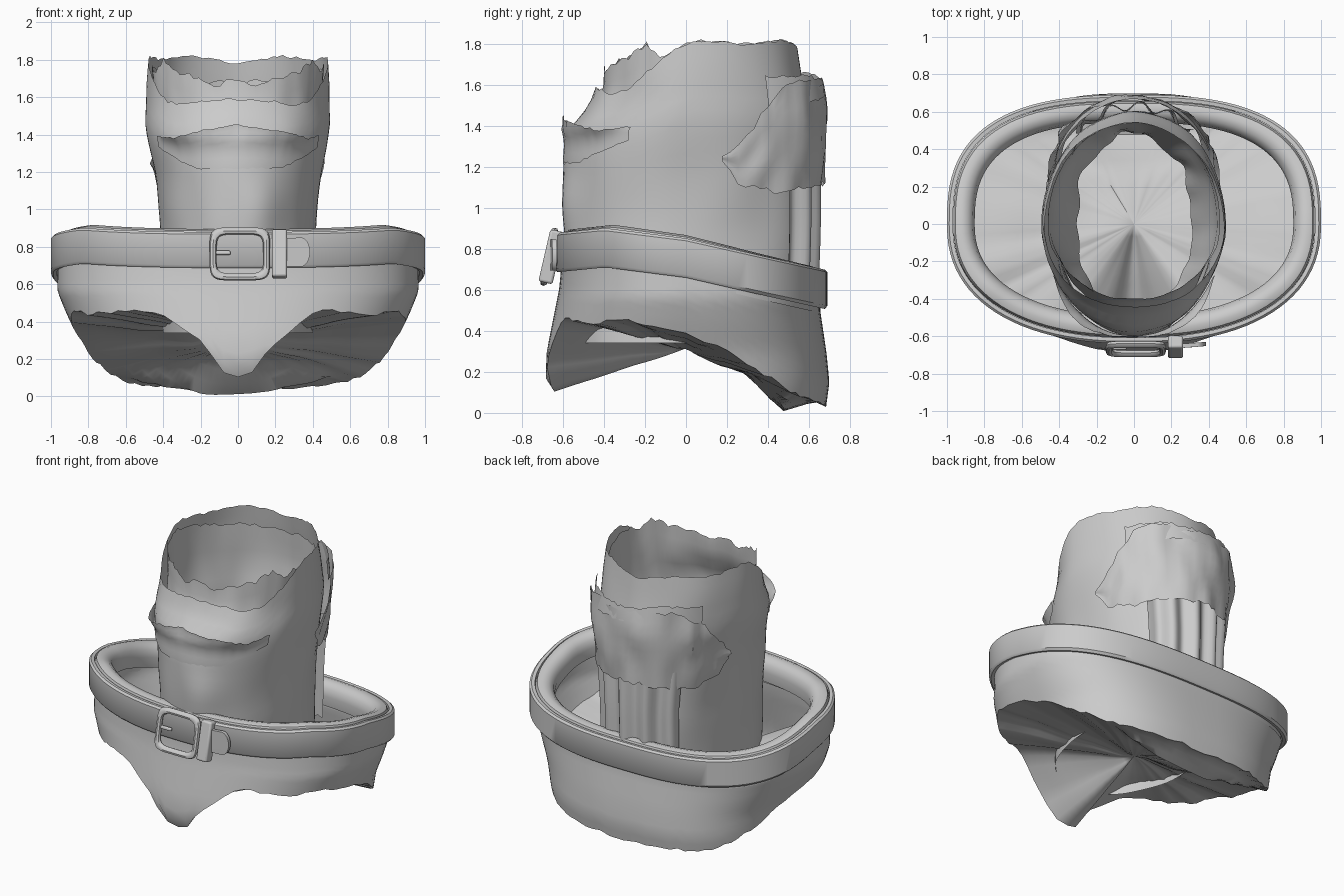
import bpy, bmesh, math, random
from mathutils import Vector, noise

if "Cube" in bpy.data.objects:
    bpy.data.objects.remove(bpy.data.objects["Cube"])

random.seed(4)
grey = bpy.data.materials.new("worn grey")
grey.diffuse_color = (0.6, 0.6, 0.6, 1)
grey.use_nodes = True
grey.node_tree.nodes["Principled BSDF"].inputs["Base Color"].default_value = grey.diffuse_color


def interp(pts, v):
    """Piecewise linear lookup; entries are (key, value)."""
    if v <= pts[0][0]:
        return pts[0][1]
    for (a, p), (b, q) in zip(pts, pts[1:]):
        if v <= b:
            return p + (q - p) * (v - a) / (b - a)
    return pts[-1][1]


def fold(deg):
    """Angle away from the front centre, 0 to 180."""
    return abs((deg + 180) % 360 - 180)


def finish(obj, angle=40):
    obj.data.materials.append(grey)
    bpy.ops.object.select_all(action='DESELECT')
    obj.select_set(True)
    bpy.context.view_layer.objects.active = obj
    bpy.ops.object.shade_smooth_by_angle(angle=math.radians(angle))
    return obj


def loft(name, rings, around=True, loop=False, cap=None):
    """Skin rows of points; around closes each row, loop joins last to first."""
    bm = bmesh.new()
    rows = [[bm.verts.new(p) for p in r] for r in rings]
    n = len(rows[0])
    pairs = list(zip(rows, rows[1:])) + ([(rows[-1], rows[0])] if loop else [])
    for a, b in pairs:
        for i in range(n if around else n - 1):
            j = (i + 1) % n
            bm.faces.new((a[i], a[j], b[j], b[i]))
    if cap is not None:
        c = bm.verts.new(cap)
        for i in range(n):
            bm.faces.new((rows[-1][i], rows[-1][(i + 1) % n], c))
    bmesh.ops.recalc_face_normals(bm, faces=bm.faces)
    me = bpy.data.meshes.new(name)
    bm.to_mesh(me)
    bm.free()
    obj = bpy.data.objects.new(name, me)
    bpy.context.collection.objects.link(obj)
    return finish(obj)


def oval(deg, a, front, back, n=2.3, nb=2.7):
    """Point on a squared oval; 0 degrees is the front centre, 90 is +x."""
    s, c = math.sin(math.radians(deg)), math.cos(math.radians(deg))
    n = n if c > 0 else nb
    x = a * math.copysign(abs(s) ** (2 / n), s)
    y = -math.copysign(abs(c) ** (2 / n), c) * (front if c > 0 else back)
    return x, y


# ---- belt and rolled waistband, both following one tilted hip line
N = 96
DEGS = [i * 360 / N for i in range(N)]
HIP = [(-.66, .785), (-.4, .81), (0, .76), (.4, .67), (.7, .605)]


def hip_ring(d, dz):
    out = []
    for g in DEGS:
        x, y = oval(g, 1 - d, .64 - d, .69 - d)
        _, y0 = oval(g, 1, .64, .69)
        out.append((x, y, interp(HIP, y0) + dz))
    return out


loft("belt", [hip_ring(d, z) for d, z in
     [(.012, -.1), (0, -.085), (0, .08), (.012, .092), (.032, .09), (.032, -.095)]], loop=True)
loft("waistband", [hip_ring(d, z) for d, z in
     [(.035, -.12), (.034, .07), (.045, .098), (.075, .108), (.11, .098),
      (.137, .07), (.148, .02), (.14, -.05)]])

# ---- torn cloth hanging below the belt
HEM = [(0, .11), (4, .14), (9, .26), (14.5, .34), (20.5, .42), (27, .46), (51, .44), (70, .45),
       (90, .38), (100, .31), (105, .27), (112, .22), (125, .13), (140, .07), (160, .05), (180, .04)]
WIDE = [(0, .78), (.3, .85), (.45, .92), (.56, .965), (.9, .968)]
FRONT = [(.1, .64), (.17, .685), (.3, .68), (.45, .65), (.6, .62), (.7, .61)]
BACK = [(0, .68), (.15, .70), (.3, .685), (.5, .655), (.7, .655)]
hems = [interp(HEM, fold(g)) + random.uniform(-.012, .012) for g in DEGS]
rings = []
for k in range(11):
    row = []
    for g, h in zip(DEGS, hems):
        y0 = oval(g, 1, .64, .69)[1]
        z = (interp(HIP, y0) - .06) * (1 - k / 10) + h * k / 10
        x, y = oval(g, interp(WIDE, z), interp(FRONT, z), interp(BACK, z))
        row.append((x, y, z))
    rings.append(row)
loft("hip_cloth", rings)

# ---- underside: rises from the hem to the crotch and sags behind it
SAG = [(.15, .30), (.25, .26), (.35, .13), (.47, .01), (.62, .05), (.7, .1)]
hem = rings[-1]
rings = [hem]
for f in (.93, .86, .78, .7, .6, .5, .4, .3, .2, .1):
    row = []
    for x, y, z in hem:
        x, y, z = x * f, y * f, z * f + .315 * (1 - f)
        if y > .15:
            z = min(z, interp(SAG, y) + .3 * (x + .06) ** 2)
        z += .05 * (1 - f) * noise.noise(Vector((x * 4, y * 4, 1)))
        row.append((x, y, max(z, .002)))
    rings.append(row)
loft("underside", rings, cap=(0, 0, .315))

# ---- upright torso sleeve
T_WIDE = [(.35, .40), (.9, .41), (1.2, .45), (1.45, .495), (1.65, .49), (1.85, .475)]
T_FRONT = [(.35, .57), (.9, .595), (1.25, .595), (1.38, .575), (1.46, .50), (1.55, .445), (1.85, .39)]
T_BACK = [(.35, .58), (.9, .60), (1.45, .60), (1.7, .555), (1.85, .53)]
RIM = [(0, 1.59), (20, 1.58), (35, 1.56), (50, 1.58), (65, 1.67), (80, 1.76), (95, 1.82),
       (120, 1.80), (150, 1.82), (180, 1.78)]
LINING = [(0, 1.69), (15, 1.67), (30, 1.71), (45, 1.74), (60, 1.80), (70, 1.74), (90, 1.78),
          (130, 1.70), (180, 1.68)]


def torso(deg, z, off=0):
    x, y = oval(deg, interp(T_WIDE, z) + off, interp(T_FRONT, z) + off,
                interp(T_BACK, z) + off, 2.05, 2.05)
    return x, y, z


rims = [interp(RIM, fold(g)) + random.uniform(-.007, .007) for g in DEGS]
rings = []
for k in range(23):
    row = []
    for g, top in zip(DEGS, rims):
        z = .34 + (top - .34) * k / 22
        a = math.radians(g)
        wob = .014 * noise.noise(Vector((math.sin(a) * 2, math.cos(a) * 2, z * 3)))
        # soft swelling low on the front
        d = ((g + 180) % 360 - 180 - 17) ** 2 / 400 + (z - 1.02) ** 2 / .03
        row.append(torso(g, z, wob + .015 * math.exp(-d * 1.5)))
    rings.append(row)
loft("torso_sleeve", rings)

# ---- ragged lining inside the sleeve, higher than it at the front
rings = []
for k in range(9):
    row = []
    for g in DEGS:
        top = interp(LINING, fold(g)) + random.uniform(-.015, .015) * (k == 0)
        z = top + (1.0 - top) * k / 8
        a = math.radians(g)
        n = .05 * noise.noise(Vector((math.sin(a) * 3, math.cos(a) * 3, z * 2)))
        row.append(torso(g, z, -.02 - .012 * k + n * k / 8))
    rings.append(row)
loft("sleeve_lining", rings)


def sheet(name, t0, t1, low, high, off, cols=40, rows=8, rag=.018):
    """Torn layer lying on the sleeve between two ragged edges."""
    cs = [t0 + (t1 - t0) * i / cols for i in range(cols + 1)]
    los = [interp(low, g) + random.uniform(-rag, rag) for g in cs]
    his = [interp(high, g) + random.uniform(-rag, rag) for g in cs]
    loft(name, [[torso(g, lo + (hi - lo) * k / rows, off(g, k / rows))
                 for g, lo, hi in zip(cs, los, his)] for k in range(rows + 1)], around=False)


# ---- front torn layer and back torn layers
sheet("front_flap", -62, 62, [(-62, 1.33), (-30, 1.22), (30, 1.22), (62, 1.33)],
      [(-62, 1.39), (-40, 1.38), (-15, 1.43), (0, 1.45), (20, 1.42), (45, 1.38), (62, 1.40)],
      lambda g, s: .005 + .085 * s ** 3 * max(0, math.cos(math.radians(g * 1.5))), rag=.006)
sheet("back_ribs", 140, 220, [(140, .5), (220, .5)], [(140, 1.2), (220, 1.2)],
      lambda g, s: .035 + .025 * math.sin(g * .33), rag=.01)
sheet("back_flap", 106, 254,
      [(106, 1.22), (116, 1.10), (135, 1.08), (180, 1.12), (225, 1.08), (244, 1.1), (254, 1.22)],
      [(106, 1.25), (118, 1.36), (128, 1.50), (140, 1.62), (180, 1.6), (215, 1.62),
       (232, 1.50), (244, 1.36), (254, 1.25)],
      lambda g, s: .02 + .05 * math.sin(math.radians((g - 106) * 180 / 148))
      + .025 * noise.noise(Vector((g * .09, s * 2, 3))) + .03 * s * (abs(g - 180) < 45))
sheet("back_top_strip", 130, 230, [(130, 1.5), (180, 1.54), (230, 1.5)],
      [(130, 1.64), (150, 1.65), (180, 1.62), (205, 1.66), (230, 1.63)],
      lambda g, s: .03 + .07 * math.sin(math.radians((g - 130) * 1.8)), rag=.01)


# ---- buckle parts
def block(name, centre, size, tilt=0, bevel=.012):
    bpy.ops.mesh.primitive_cube_add(size=1, location=centre, rotation=(tilt, 0, 0))
    o = bpy.context.object
    o.name = name
    o.scale = size
    bpy.ops.object.transform_apply(location=False, rotation=False, scale=True)
    m = o.modifiers.new("round", 'BEVEL')
    m.width, m.segments = bevel, 3
    return finish(o)


TILT = math.radians(-13)
rings = []
for i in range(48):
    a = math.tau * i / 48
    ux, uz = [math.copysign(abs(v) ** .38, v) for v in (math.cos(a), math.sin(a))]
    row = []
    for j in range(8):
        b = math.tau * j / 8
        r = .019 * math.cos(b)
        x, y, z = ux * (.143 + r), .019 * math.sin(b), uz * (.123 + r)
        row.append((.01 + x, -.668 + y + z * .2, .762 + z))
    rings.append(row)
loft("buckle_frame", rings, loop=True)
block("buckle_prong", (-.085, -.662, .768), (.09, .022, .022), TILT, .008)
block("belt_keeper", (.222, -.657, .762), (.08, .07, .26), TILT)

# ---- rounded belt end beyond the keeper
tip = []
for dy in (0, -.022):
    outline = [(.24, .845), (.34, .85)]
    outline += [(.335 + .05 * math.cos(t), .772 + .078 * math.sin(t))
                for t in [math.pi / 2 - math.pi * i / 12 for i in range(1, 12)]]
    outline += [(.34, .694), (.24, .694)]
    tip.append([(x, -.642 + dy + .08 * (x - .24), z) for x, z in outline])
loft("belt_end", tip, cap=(.31, -.659, .77))
